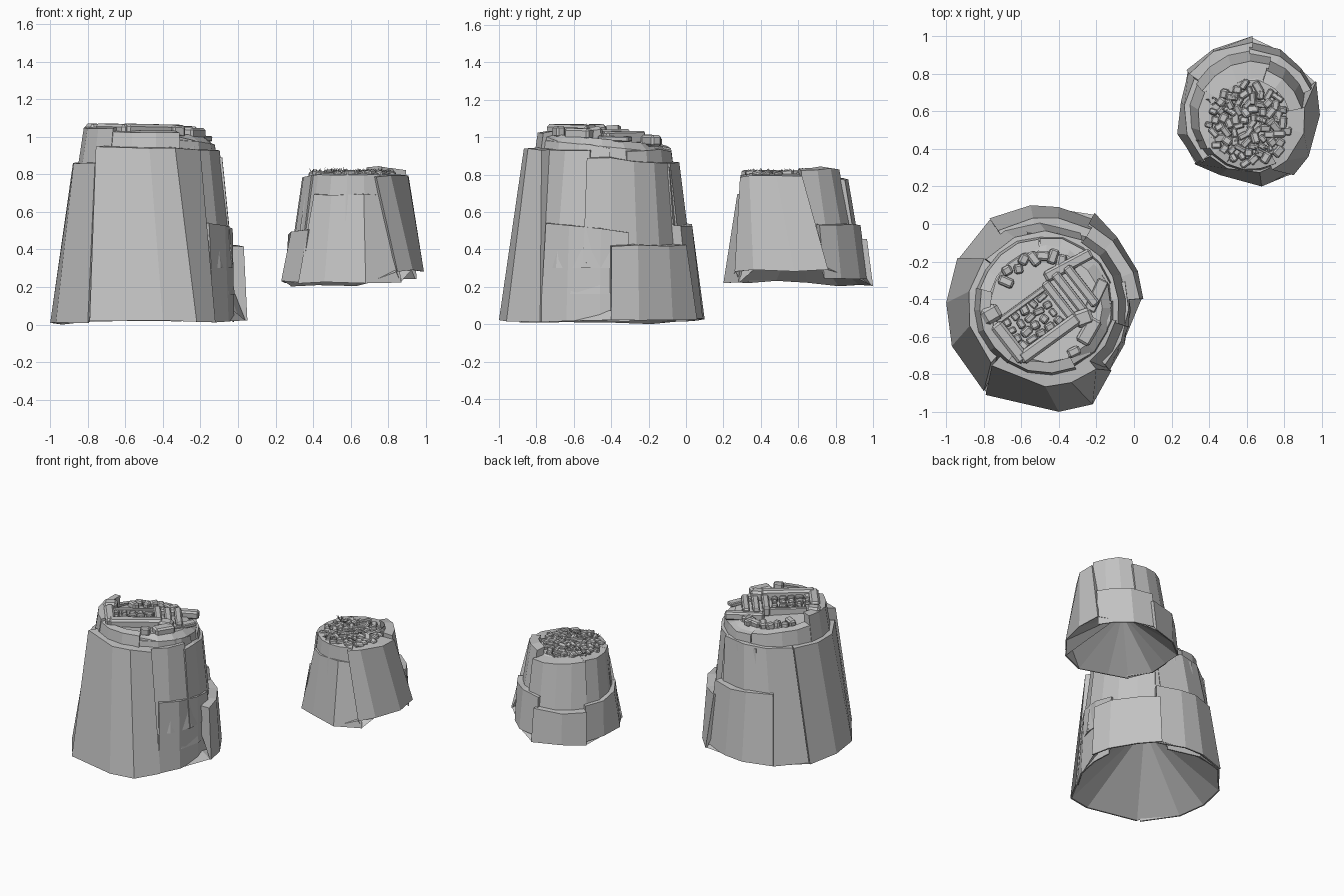
import bpy, bmesh, random
from math import sin, cos, radians, degrees, atan2, pi
from mathutils import Vector, Matrix, Euler
from mathutils.geometry import convex_hull_2d

cube = bpy.data.objects.get("Cube")
if cube:
    bpy.data.objects.remove(cube)

rng = random.Random(7)
GREY = (0.55, 0.55, 0.55, 1)
stone_grey = bpy.data.materials.new("stone grey")
stone_grey.use_nodes = True
stone_grey.diffuse_color = GREY
stone_grey.node_tree.nodes["Principled BSDF"].inputs["Base Color"].default_value = GREY


def finish(bm, name):
    bmesh.ops.recalc_face_normals(bm, faces=bm.faces)
    mesh = bpy.data.meshes.new(name)
    bm.to_mesh(mesh)
    bm.free()
    mesh.materials.append(stone_grey)
    bpy.context.collection.objects.link(bpy.data.objects.new(name, mesh))


class Pillar:
    """Tapering round column: centre and radius at the foot and at the top."""
    def __init__(self, name, foot, top, slope):
        self.name, self.foot, self.top, self.slope = name, foot, top, slope
        self.rim = []

    def point(self, angle, z, out=0.0):
        (x0, y0, z0, r0), (x1, y1, z1, r1) = self.foot, self.top
        t = (z - z0) / (z1 - z0)
        r = r0 + (r1 - r0) * t + out
        a = radians(angle)
        return Vector((x0 + (x1 - x0) * t + r * cos(a), y0 + (y1 - y0) * t + r * sin(a), z))

    def floor(self, y):
        return self.top[2] - self.slope * (y - self.top[1])

    def core(self, sides):
        """Column with a stepped-in plateau, open below."""
        bm = bmesh.new()
        low, shoulder, high = [], [], []
        for i in range(sides):
            a = 360 * i / sides + rng.uniform(-4, 4)
            low.append(bm.verts.new(self.point(a, self.foot[2] + 0.14)))
            for ring, out, down in ((shoulder, 0, 0.04), (high, -0.05, 0)):
                p = self.point(a, self.top[2], out + rng.uniform(-0.01, 0.0))
                p.z = self.floor(p.y) - down
                ring.append(bm.verts.new(p))
        for i in range(sides):
            j = (i + 1) % sides
            bm.faces.new((low[i], low[j], shoulder[j], shoulder[i]))
            bm.faces.new((shoulder[i], shoulder[j], high[j], high[i]))
        bm.faces.new(high)
        finish(bm, self.name + "_core")

    def underside(self, height):
        """Conical hollow spanning the outermost feet of the plates."""
        bm = bmesh.new()
        hub = bm.verts.new((self.foot[0], self.foot[1], self.foot[2] + height))
        hull = convex_hull_2d([p.xy for p in self.rim])
        ring = [bm.verts.new(self.rim[i]) for i in hull]
        for p, q in zip(ring, ring[1:] + ring[:1]):
            bm.faces.new((q, p, hub))
        # face the hollow downwards
        bmesh.ops.recalc_face_normals(bm, faces=bm.faces)
        finish(bm, self.name + "_underside")

    def plate(self, part, feet, z0, z1, out, skew=0, drop=0.0, thick=0.07):
        """Leaning rock plate on a footprint path, its top wrapped on the column."""
        bm = bmesh.new()
        centre = Vector(self.foot[:2])
        rows = []
        for i, foot in enumerate(feet):
            foot = Vector(foot)
            ray = foot - centre
            a = degrees(atan2(ray.y, ray.x)) + skew
            inner = centre + ray * 0.98
            rise = Vector((0, 0, z0 + rng.uniform(0, 0.012)))
            zt = z1 - drop * i / (len(feet) - 1) + rng.uniform(-0.006, 0.006)
            ring = (foot.to_3d() + rise, self.point(a, zt, out),
                    self.point(a, zt + 0.01, -thick), inner.to_3d() + rise)
            self.rim.append(ring[3])
            rows.append([bm.verts.new(p) for p in ring])
        self.skin(bm, rows, part)

    def band(self, part, a0, a1, z0, z1, d0, d1, drop=0.0, thick=0.06):
        """Curved plate higher up the column, from angle a0 to a1."""
        bm = bmesh.new()
        n = max(2, round((a1 - a0) / 20))
        rows = []
        for i in range(n + 1):
            a = a0 + (a1 - a0) * i / n
            zt = z1 - drop * i / n + rng.uniform(-0.008, 0.008)
            j = rng.uniform(-0.005, 0.005)
            ring = (self.point(a, z0, d0 + j), self.point(a, zt, d1 + j),
                    self.point(a, zt + 0.01, -thick), self.point(a, z0, -thick))
            rows.append([bm.verts.new(p) for p in ring])
        self.skin(bm, rows, part)

    def skin(self, bm, rows, part):
        for p, q in zip(rows, rows[1:]):
            for k in range(4):
                m = (k + 1) % 4
                bm.faces.new((p[k], q[k], q[m], p[m]))
        bm.faces.new(rows[0])
        bm.faces.new(rows[-1])
        finish(bm, f"{self.name}_{part}")


def stone(bm, x, y, z, length, width, height, turn, tilt=0.0):
    """Chamfered block lying on the ground at z."""
    made = bmesh.ops.create_cube(bm, size=1)["verts"]
    edges = list({e for v in made for e in v.link_edges})
    turned = Euler((tilt, tilt * 0.6, radians(turn))).to_matrix().to_4x4()
    place = Matrix.Translation((x, y, z + height * 0.25)) @ turned
    bmesh.ops.transform(bm, verts=made, matrix=place @ Matrix.Diagonal((length, width, height, 1)))
    bmesh.ops.bevel(bm, geom=edges, offset=min(length, width, height) * 0.2,
                    segments=1, affect='EDGES')


# Large pillar: core, leaning plates, upper bands and rim
big = Pillar("large_pillar", (-0.475, -0.45, 0.02, 0.475), (-0.47, -0.44, 0.99, 0.355), 0.1)
big.core(16)
big.plate("front_plate", [(-.79, -.91), (-.4, -1), (-.22, -.96), (-.12, -.78)],
          0.01, 0.95, 0.065, -8, 0.02)
big.plate("left_plate", [(-.94, -.18), (-1, -.42), (-.97, -.65), (-.8, -.89)],
          0.0, 0.86, 0.045, -8)
big.plate("back_left_plate", [(-.3, .01), (-.55, .07), (-.77, .02), (-.93, -.18)],
          0.01, 0.86, 0.035, -8)
big.plate("back_low_plate", [(-.2, .02), (-.4, .09), (-.55, .1), (-.77, .03)],
          0.02, 0.52, 0.07, 0, -0.02)
big.plate("back_right_low_plate", [(.05, -.4), (.02, -.25), (-.09, -.07), (-.21, .06)],
          0.02, 0.42, 0.08)
big.plate("right_low_plate", [(-.13, -.78), (-.05, -.64), (-.02, -.46), (-.02, -.3)],
          0.01, 0.54, 0.03, 0, 0.05)
big.band("right_upper_band", 347, 422, 0.3, 0.89, 0.015, 0.025, 0.03)
big.band("front_right_upper_band", 305, 349, 0.3, 0.94, 0.015, 0.015, 0.02)
big.band("back_upper_band", 60, 104, 0.3, 0.84, 0.015, 0.03)
big.band("left_rim", 165, 236, 0.6, 1.05, 0.015, 0.005, 0.0, 0.05)
big.band("front_rim", 234, 296, 0.6, 1.03, 0.01, 0.005, 0.0, 0.05)
big.band("right_rim", 295, 365, 0.6, 1.0, 0.01, -0.01, 0.06, 0.05)
big.band("back_rim", 20, 95, 0.6, 0.93, 0.01, 0.005, 0.0, 0.05)
big.band("back_left_rim", 96, 166, 0.6, 0.94, 0.01, 0.005, -0.05, 0.05)
big.underside(0.43)

# Small pillar: core, leaning plates and raised back rim
small = Pillar("small_pillar", (0.61, 0.6, 0.25, 0.335), (0.62, 0.56, 0.79, 0.265), 0.0)
small.core(14)
small.plate("front_plate", [(.32, .32), (.46, .26), (.68, .2), (.87, .28)], 0.215, 0.69, 0.02)
small.plate("right_plate", [(.85, .26), (.93, .36), (.99, .58), (.97, .76)], 0.28, 0.79, 0.03, -12)
small.plate("left_plate", [(.29, .81), (.25, .65), (.23, .48), (.34, .32)], 0.22, 0.48, 0.045, 0, -0.02)
small.plate("back_plate", [(.63, 1), (.42, .93), (.28, .82)], 0.2, 0.45, 0.075)
small.plate("back_right_plate", [(.95, .74), (.89, .83), (.78, .93), (.61, .97)], 0.24, 0.53, 0.055)
small.band("back_upper_band", 70, 150, 0.35, 0.77, 0.02, 0.035, -0.02)
small.band("back_right_upper_band", 12, 72, 0.35, 0.83, 0.015, 0.015, 0.0, 0.05)
small.band("left_upper_band", 148, 215, 0.4, 0.79, 0.015, 0.015, 0.0, 0.05)
small.band("front_rim", 205, 300, 0.5, 0.79, 0.01, 0.005, -0.01, 0.04)
small.underside(0.26)

# Stone beams framing the pit on the large pillar: x, y, length, width, height, turn
beams = [(-0.45, -0.61, 0.38, 0.07, 0.08, 36), (-0.6, -0.43, 0.32, 0.03, 0.06, 36),
         (-0.39, -0.42, 0.28, 0.05, 0.07, -52), (-0.34, -0.37, 0.27, 0.05, 0.06, -52),
         (-0.28, -0.33, 0.26, 0.05, 0.07, -52), (-0.66, -0.63, 0.25, 0.07, 0.08, -52),
         (-0.35, -0.22, 0.28, 0.06, 0.06, 28), (-0.76, -0.48, 0.1, 0.09, 0.1, 30),
         (-0.27, -0.5, 0.1, 0.09, 0.08, 20), (-0.24, -0.57, 0.15, 0.08, 0.06, 60),
         (-0.2, -0.38, 0.18, 0.06, 0.03, 65), (-0.32, -0.68, 0.07, 0.05, 0.06, 25)]
bm = bmesh.new()
for x, y, length, width, height, turn in beams:
    stone(bm, x, y, big.floor(y), length, width, height, turn, 0.03)
finish(bm, "large_pillar_beams")

# Pebbles laid in rows inside the frame, and loose ones on the back shelf
bm = bmesh.new()
for row in range(5):
    for col in range(4):
        p = Matrix.Rotation(radians(36), 2) @ Vector(((row - 2) * 0.058, (col - 1.5) * 0.05))
        x, y = p.x - 0.54, p.y - 0.52
        stone(bm, x, y, big.floor(y), rng.uniform(0.04, 0.06), rng.uniform(0.03, 0.045),
              0.045, 36 + rng.choice((0, 90)) + rng.uniform(-15, 15), rng.uniform(-0.2, 0.2))
for i in range(9):
    p = big.point(60 + i * 11, big.top[2], -0.08 + rng.uniform(-0.03, 0.02))
    stone(bm, p.x, p.y, big.floor(p.y), rng.uniform(0.04, 0.09), 0.05, 0.05,
          rng.uniform(0, 180), 0.1)
finish(bm, "large_pillar_pebbles")

# Pebbles heaped on the small pillar
bm = bmesh.new()
for i in range(75):
    r, a = 0.215 * ((i + 0.5) / 75) ** 0.5, i * 2.39996
    stone(bm, 0.61 + r * cos(a), 0.53 + r * sin(a), 0.79, rng.uniform(0.04, 0.07),
          rng.uniform(0.028, 0.045), rng.uniform(0.03, 0.045), rng.uniform(0, 180),
          rng.uniform(-0.3, 0.3))
finish(bm, "small_pillar_pebbles")

# Thin spiky tufts between the pebbles
bm = bmesh.new()
for i in range(22):
    a, r = rng.uniform(0, 2 * pi), rng.uniform(0.05, 0.22)
    tuft = Vector((0.62 + r * cos(a), 0.535 + r * sin(a), 0.81))
    if i < 12:
        tuft = Vector((rng.uniform(0.39, 0.58), rng.uniform(0.61, 0.7), 0.81))
    for k in range(6):
        lean = Vector((rng.uniform(-1, 1), rng.uniform(-1, 1), rng.uniform(0.5, 1.1))) * 0.025
        side = Vector((-lean.y, lean.x, 0)).normalized() * 0.004
        corners = [tuft - side, tuft + side, tuft - Vector((0, 0, 0.008)), tuft + lean]
        v = [bm.verts.new(c) for c in corners]
        for tri in ((0, 1, 3), (1, 2, 3), (2, 0, 3), (0, 2, 1)):
            bm.faces.new([v[t] for t in tri])
finish(bm, "small_pillar_tufts")
